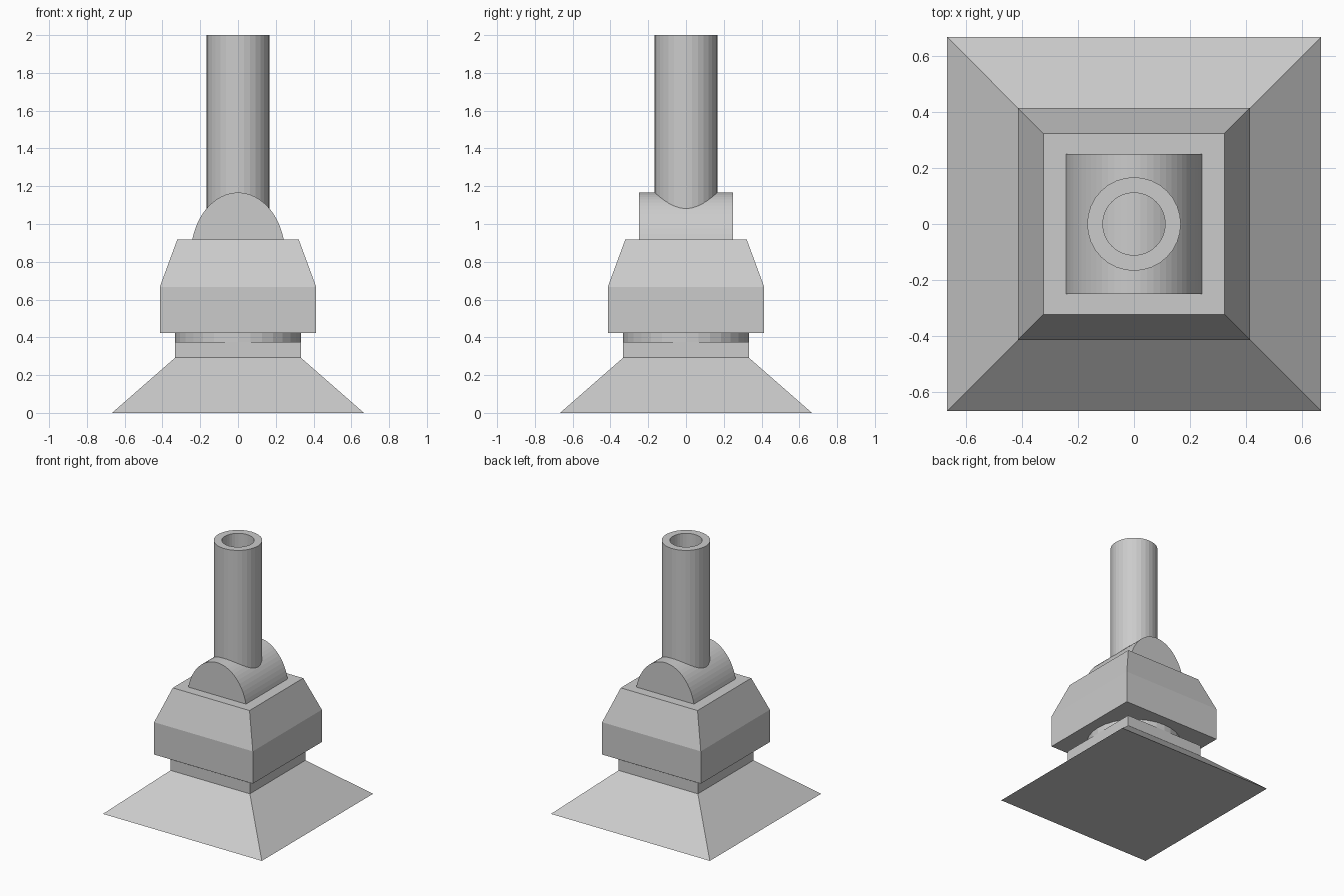
import bpy, bmesh
from math import sin, cos, acos

if "Cube" in bpy.data.objects:
    bpy.data.objects.remove(bpy.data.objects["Cube"])


def make_object(name, bm):
    bmesh.ops.recalc_face_normals(bm, faces=bm.faces)
    mesh = bpy.data.meshes.new(name)
    bm.to_mesh(mesh)
    bm.free()
    obj = bpy.data.objects.new(name, mesh)
    bpy.context.collection.objects.link(obj)
    return obj


def square_stack(name, levels):
    """Solid of square sections given as (half width, z)."""
    bm = bmesh.new()
    rings = [[bm.verts.new((sx * h, sy * h, z))
              for sx, sy in ((-1, -1), (1, -1), (1, 1), (-1, 1))]
             for h, z in levels]
    for a, b in zip(rings, rings[1:]):
        for i in range(4):
            j = (i + 1) % 4
            bm.faces.new((a[i], a[j], b[j], b[i]))
    bm.faces.new(rings[0][::-1])
    bm.faces.new(rings[-1])
    return make_object(name, bm)


def round_wall(name, radius, z0, z1, bore=None, sides=32):
    """Vertical cylinder, or a tube when a bore radius is given."""
    bm = bmesh.new()
    if bore is None:
        bmesh.ops.create_cone(bm, cap_ends=True, segments=sides,
                              radius1=radius, radius2=radius, depth=z1 - z0)
        bmesh.ops.translate(bm, vec=(0, 0, (z0 + z1) / 2), verts=bm.verts)
    else:
        section = [(radius, z0), (radius, z1), (bore, z1), (bore, z0)]
        rings = [[bm.verts.new((r * cos(k * 6.2831853 / sides),
                                r * sin(k * 6.2831853 / sides), z))
                  for k in range(sides)] for r, z in section]
        for n in range(4):
            a, b = rings[n], rings[(n + 1) % 4]
            for i in range(sides):
                j = (i + 1) % sides
                bm.faces.new((a[i], a[j], b[j], b[i]))
    return make_object(name, bm)


# Flared foot with its square collar
square_stack("foot", [(0.6667, 0), (0.333, 0.292), (0.333, 0.375)])

# Round swivel neck
round_wall("swivel_neck", 0.333, 0.36, 0.43)

# Square housing with tapered top
square_stack("housing", [(0.414, 0.4217), (0.414, 0.6667), (0.322, 0.9167)])

# Arched saddle: top of an elliptical profile, extruded along y
bm = bmesh.new()
limit, steps = acos(0.25), 28
profile = []
for k in range(steps + 1):
    t = -limit + 2 * limit * k / steps
    profile.append(bm.verts.new((0.25 * sin(t), -0.25, 0.8333 + 0.3333 * cos(t))))
face = bm.faces.new(profile)
ext = bmesh.ops.extrude_face_region(bm, geom=[face])
bmesh.ops.translate(bm, vec=(0, 0.5, 0),
                    verts=[v for v in ext["geom"] if isinstance(v, bmesh.types.BMVert)])
make_object("saddle", bm)

# Upright tube, open at the top
round_wall("upright_tube", 0.1667, 0.95, 2.0, bore=0.1111)
